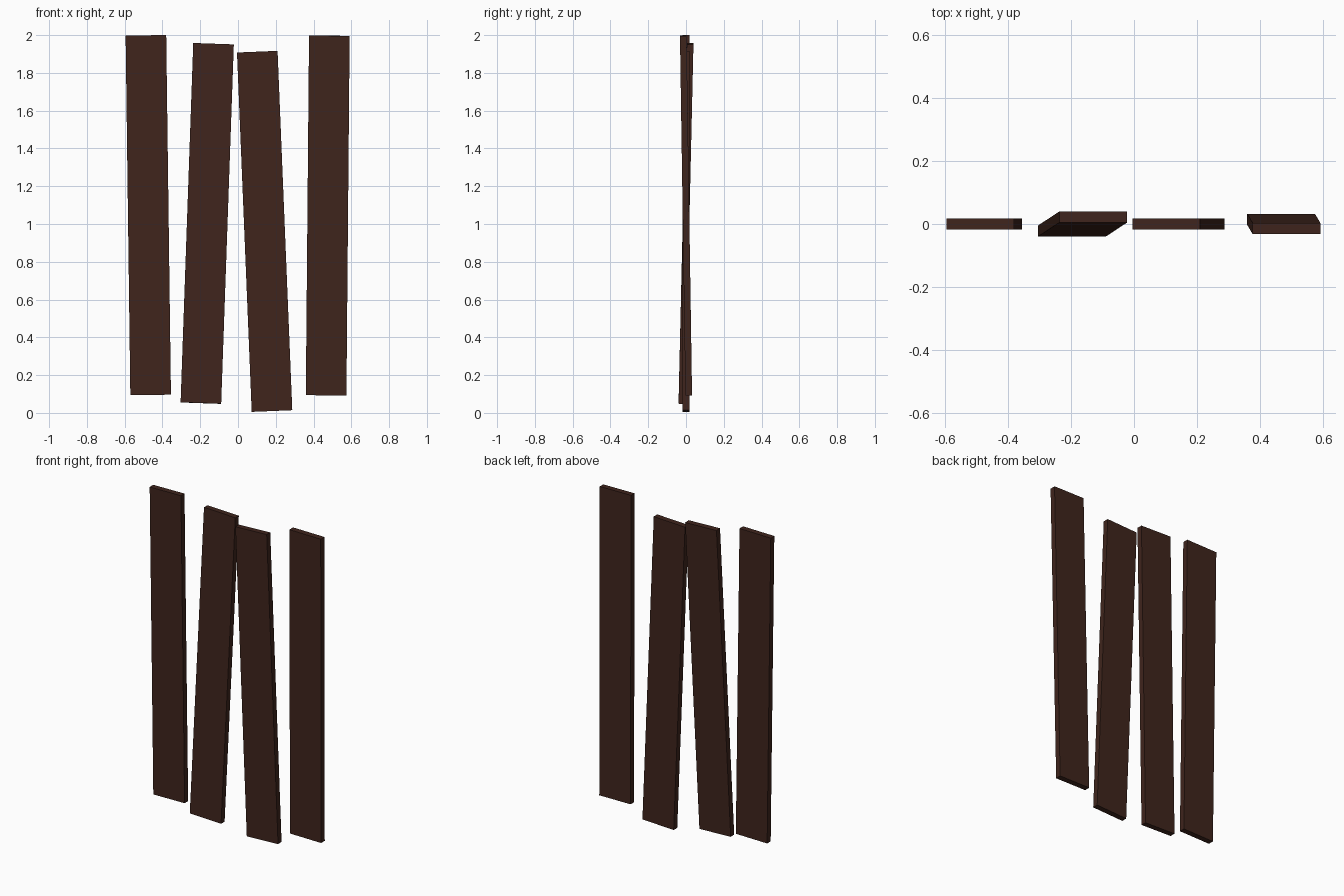
import bpy
from mathutils import Matrix, Vector

if "Cube" in bpy.data.objects:
    bpy.data.objects.remove(bpy.data.objects["Cube"])

WIDTH, THICK, LENGTH = 0.215, 0.035, 1.904

wood = bpy.data.materials.new("dark_wood")
wood.diffuse_color = (0.05, 0.018, 0.012, 1)
wood.use_nodes = True
wood.node_tree.nodes["Principled BSDF"].inputs["Base Color"].default_value = wood.diffuse_color


def plank(name, centre, lean_x, lean_y):
    """Box plank; lean is the offset of the top end relative to the bottom."""
    up = Vector((lean_x, lean_y, LENGTH)).normalized()
    side = Vector((up.z, 0, -up.x)).normalized()
    depth = up.cross(side)
    bpy.ops.mesh.primitive_cube_add(size=1)
    ob = bpy.context.object
    ob.name = name
    rot = Matrix((side, depth, up)).transposed().to_4x4()
    size = Matrix.Diagonal((WIDTH, THICK, LENGTH, 1))
    ob.data.transform(rot @ size)
    ob.location = centre
    ob.data.materials.append(wood)


# Four loose upright boards, each leaning slightly differently
plank("plank_far_left", (-0.475, 0, 1.047), -0.025, 0)
plank("plank_mid_left", (-0.163, 0, 1.003), 0.067, 0.044)
plank("plank_mid_right", (0.141, 0, 0.961), -0.078, 0)
plank("plank_far_right", (0.475, 0, 1.045), 0.017, -0.029)
